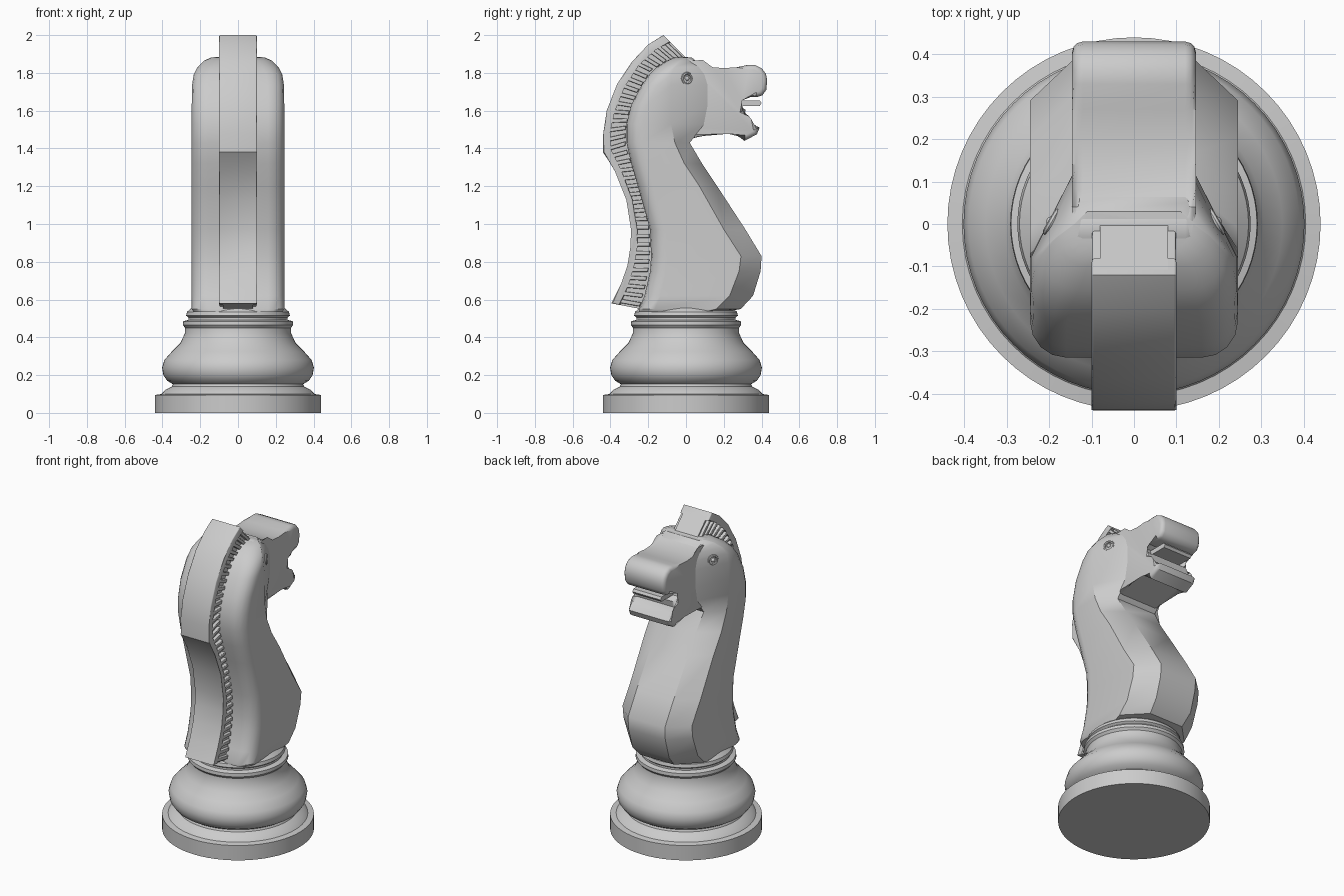
import bpy, bmesh, math
from mathutils import Vector, Matrix

cube = bpy.data.objects.get("Cube")
if cube:
    bpy.data.objects.remove(cube)

grey = bpy.data.materials.new("light grey")
grey.use_nodes = True
grey.diffuse_color = (0.6, 0.6, 0.6, 1)
grey.node_tree.nodes["Principled BSDF"].inputs["Base Color"].default_value = (0.6, 0.6, 0.6, 1)


def finish(name, bm, angle=35):
    bmesh.ops.recalc_face_normals(bm, faces=bm.faces)
    mesh = bpy.data.meshes.new(name)
    bm.to_mesh(mesh)
    bm.free()
    mesh.materials.append(grey)
    ob = bpy.data.objects.new(name, mesh)
    bpy.context.collection.objects.link(ob)
    bpy.ops.object.select_all(action="DESELECT")
    ob.select_set(True)
    bpy.context.view_layer.objects.active = ob
    bpy.ops.object.shade_smooth_by_angle(angle=math.radians(angle))
    return ob


def loft(bm, rings):
    """Skin a stack of equal point rings and cap both ends."""
    loops = [[bm.verts.new(p) for p in ring] for ring in rings]
    n = len(loops[0])
    for a, b in zip(loops, loops[1:]):
        for i in range(n):
            j = (i + 1) % n
            bm.faces.new((a[i], a[j], b[j], b[i]))
    return [bm.faces.new(loops[0]), bm.faces.new(loops[-1])]


def prism(bm, outline, half, bevel=0.0):
    """Extrude a side outline across x and round its two rims."""
    caps = loft(bm, [[(x, y, z) for y, z in outline] for x in (-half, half)])
    if bevel:
        rims = list({e for f in caps for e in f.edges})
        bmesh.ops.bevel(bm, geom=rims, offset=bevel, segments=3, profile=0.5,
                        affect="EDGES", clamp_overlap=False)


# Turned base: foot, bulge and collar
profile = [(0.44, 0), (0.44, 0.095), (0.405, 0.1), (0.385, 0.122), (0.35, 0.14),
           (0.345, 0.152), (0.375, 0.17), (0.395, 0.2), (0.402, 0.24), (0.39, 0.28),
           (0.35, 0.325), (0.305, 0.37), (0.282, 0.42), (0.28, 0.45), (0.292, 0.465),
           (0.29, 0.485), (0.262, 0.493), (0.262, 0.505), (0.275, 0.515),
           (0.27, 0.535), (0.24, 0.56)]
bm = bmesh.new()
loft(bm, [[(r * math.cos(t * math.tau / 64), r * math.sin(t * math.tau / 64), z)
           for t in range(64)] for r, z in profile])
finish("turned_base", bm)

# Neck sections: height, back, side end, front, half width, half front width
sections = [(0.535, -0.25, 0.1, 0.2, 0.235, 0.1), (0.55, -0.25, 0.16, 0.29, 0.245, 0.12),
            (0.62, -0.22, 0.23, 0.355, 0.245, 0.13), (0.75, -0.19, 0.28, 0.395, 0.245, 0.13),
            (0.83, -0.185, 0.29, 0.4, 0.245, 0.13), (0.97, -0.19, 0.2, 0.315, 0.245, 0.13),
            (1.2, -0.255, 0.07, 0.165, 0.245, 0.13), (1.32, -0.29, -0.01, 0.085, 0.245, 0.13),
            (1.43, -0.315, -0.06, 0.02, 0.245, 0.14), (1.53, -0.315, -0.08, 0.1, 0.245, 0.143),
            (1.63, -0.29, -0.08, 0.12, 0.245, 0.143), (1.735, -0.235, -0.08, 0.12, 0.243, 0.143),
            (1.79, -0.195, -0.08, 0.11, 0.235, 0.14), (1.83, -0.155, -0.06, 0.09, 0.215, 0.135),
            (1.865, -0.1, -0.03, 0.05, 0.18, 0.125), (1.882, -0.06, 0.0, 0.03, 0.14, 0.11)]


def neck_ring(z, back, side, front, w, wf):
    r = min(0.085, side - back)
    half = [(w - r * (1 - math.sin(a)), back + r * (1 - math.cos(a)))
            for a in (i * math.pi / 8 for i in range(5))]
    half += [(w, side + 0.001), (wf, front)]
    return [(x, y, z) for x, y in half] + [(-x, y, z) for x, y in reversed(half)]


bm = bmesh.new()
loft(bm, [neck_ring(*s) for s in sections])
finish("neck", bm)

# Head with open mouth
head = [(-0.1, 1.84), (-0.03, 1.885), (0.01, 1.883), (0.04, 1.865), (0.08, 1.845),
        (0.14, 1.83), (0.2, 1.825), (0.27, 1.83), (0.33, 1.843), (0.365, 1.842),
        (0.4, 1.825), (0.423, 1.795), (0.43, 1.76), (0.425, 1.71), (0.405, 1.682),
        (0.375, 1.672), (0.29, 1.68), (0.265, 1.66), (0.275, 1.625), (0.315, 1.605),
        (0.305, 1.565), (0.33, 1.535), (0.39, 1.51), (0.375, 1.475), (0.31, 1.44),
        (0.23, 1.505), (0.0, 1.445), (-0.1, 1.5)]
bm = bmesh.new()
prism(bm, head, 0.146, 0.025)
finish("head", bm)

bm = bmesh.new()
prism(bm, [(0.25, 1.625), (0.39, 1.625), (0.4, 1.64), (0.39, 1.655), (0.25, 1.655)], 0.1)
finish("tongue", bm)

# Mane: matching points on its outer edge and where it meets the neck
outer = [(-0.395, 0.58), (-0.345, 0.68), (-0.31, 0.78), (-0.288, 0.88), (-0.285, 0.97),
         (-0.31, 1.13), (-0.37, 1.28), (-0.44, 1.38), (-0.438, 1.48), (-0.42, 1.6),
         (-0.365, 1.74), (-0.285, 1.86), (-0.2, 1.95), (-0.12, 2.0)]
inner = [(-0.24, 0.55), (-0.21, 0.67), (-0.19, 0.78), (-0.185, 0.88), (-0.19, 0.97),
         (-0.225, 1.14), (-0.275, 1.29), (-0.315, 1.42), (-0.315, 1.5), (-0.295, 1.59),
         (-0.25, 1.7), (-0.18, 1.81), (-0.09, 1.865), (0.01, 1.87)]
outer = [Vector(p) for p in outer]
inner = [Vector(p) for p in inner]


def band(t0, t1):
    edge = [a.lerp(b, t0) for a, b in zip(outer, inner)]
    return edge + [a.lerp(b, t1) for a, b in zip(outer, inner)][::-1]


bm = bmesh.new()
prism(bm, band(0.1, 1.35), 0.08)
finish("mane_core", bm)
bm = bmesh.new()
prism(bm, band(0.0, 0.3), 0.1, 0.006)
finish("mane_edge", bm)

# Evenly spaced ribs along the mane
middle = [a.lerp(b, 0.6) for a, b in zip(outer, inner)]
steps = [(q - p).length for p, q in zip(middle, middle[1:])]
count = 34
bm = bmesh.new()
for k in range(count):
    d = (k + 0.5) / count * sum(steps)
    i = 0
    while d > steps[i]:
        d -= steps[i]
        i += 1
    f = d / steps[i]
    a, b = outer[i].lerp(outer[i + 1], f), inner[i].lerp(inner[i + 1], f)
    start, end = a.lerp(b, 0.25), a.lerp(b, 0.95)
    side = (middle[i + 1] - middle[i]).normalized() * 0.011
    prism(bm, [start - side, end - side, end + side, start + side], 0.099, 0.005)
finish("mane_ribs", bm)

# Eyes: ring and pupil on the slanted cheeks
for s, label in ((1, "left"), (-1, "right")):
    turn = Vector((s * 0.87, 0.5, 0)).to_track_quat("Z", "Y").to_matrix().to_4x4()
    place = Matrix.Translation((s * 0.194, 0.005, 1.77)) @ turn
    bm = bmesh.new()
    ring = [[(bm.verts.new(place @ Vector(((0.027 + 0.008 * math.cos(v)) * math.cos(u),
                                           (0.027 + 0.008 * math.cos(v)) * math.sin(u),
                                           0.008 * math.sin(v)))))
             for v in (j * math.tau / 8 for j in range(8))]
            for u in (i * math.tau / 20 for i in range(20))]
    for i in range(20):
        for j in range(8):
            m, n = (i + 1) % 20, (j + 1) % 8
            bm.faces.new((ring[i][j], ring[m][j], ring[m][n], ring[i][n]))
    bmesh.ops.create_uvsphere(bm, u_segments=12, v_segments=8, radius=0.013, matrix=place)
    finish(label + "_eye", bm)
